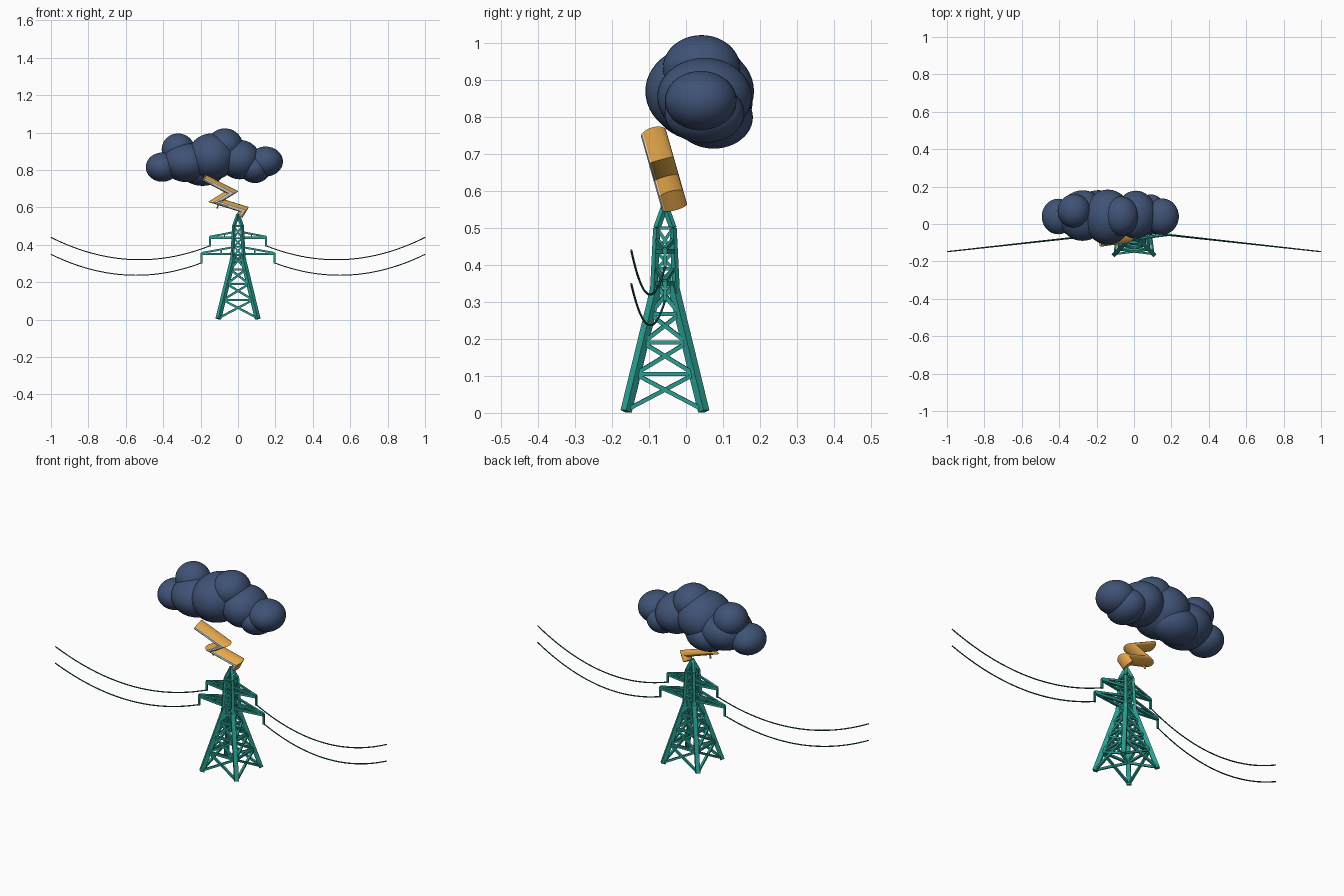
import bpy
import bmesh
import math
from mathutils import Vector

cube = bpy.data.objects.get("Cube")
if cube:
    bpy.data.objects.remove(cube, do_unlink=True)


def material(name, rgb):
    m = bpy.data.materials.new(name)
    m.use_nodes = True
    m.diffuse_color = (*rgb, 1)
    m.node_tree.nodes["Principled BSDF"].inputs["Base Color"].default_value = (*rgb, 1)
    return m


TEAL = material("teal steel", (0.023, 0.337, 0.28))
DARK = material("dark teal cable", (0.01, 0.12, 0.10))
NAVY = material("storm blue", (0.05, 0.085, 0.18))
GOLD = material("bolt gold", (0.78, 0.39, 0.07))
CREAM = material("bolt cream", (0.80, 0.75, 0.63))


def finish(bm, name, mat, smooth=False):
    bmesh.ops.recalc_face_normals(bm, faces=bm.faces)
    mesh = bpy.data.meshes.new(name)
    bm.to_mesh(mesh)
    bm.free()
    obj = bpy.data.objects.new(name, mesh)
    bpy.context.collection.objects.link(obj)
    mesh.materials.append(mat)
    if smooth:
        bpy.ops.object.select_all(action='DESELECT')
        obj.select_set(True)
        bpy.context.view_layer.objects.active = obj
        bpy.ops.object.shade_smooth_by_angle(angle=math.radians(40))
    return obj


def beam(bm, a, b, size):
    """Square bar from a to b."""
    a, b = Vector(a), Vector(b)
    d = b - a
    side = d.cross(Vector((0, 0, 1)))
    side = side.normalized() if side.length > 1e-5 else Vector((1, 0, 0))
    up = side.cross(d).normalized()
    h = size / 2
    rings = [[bm.verts.new(p + side * h * s + up * h * t)
              for s, t in ((-1, -1), (1, -1), (1, 1), (-1, 1))] for p in (a, b)]
    bm.faces.new(rings[0])
    bm.faces.new(rings[1][::-1])
    for i in range(4):
        j = (i + 1) % 4
        bm.faces.new((rings[0][i], rings[0][j], rings[1][j], rings[1][i]))


# ---- Lattice tower ----
YC = -0.057
CORNERS = ((-1, -1), (1, -1), (1, 1), (-1, 1))
WAIST, TOP, TIP = 0.345, 0.5, 0.56


def half(z):
    return 0.106 + (0.022 - 0.106) * min(z / WAIST, 1)


def corner(i, z):
    sx, sy = CORNERS[i % 4]
    return (sx * half(z), YC + sy * half(z), z)


def panels(bm, levels, size):
    """Crossed braces on four sides with a ring at the top of each level."""
    for lo, hi in zip(levels, levels[1:]):
        for i in range(4):
            beam(bm, corner(i, lo), corner(i + 1, hi), size)
            beam(bm, corner(i + 1, lo), corner(i, hi), size)
            beam(bm, corner(i, hi), corner(i + 1, hi), size)


bm = bmesh.new()
for i in range(4):
    beam(bm, corner(i, 0.004), corner(i, WAIST), 0.022)
finish(bm, "tower_legs", TEAL)

bm = bmesh.new()
panels(bm, (0.008, 0.105, 0.19, 0.268, WAIST), 0.011)
finish(bm, "tower_braces", TEAL)

bm = bmesh.new()
for i in range(4):
    beam(bm, corner(i, WAIST - 0.04), corner(i, TOP), 0.014)
    beam(bm, corner(i, TOP), (0, YC, TIP), 0.014)
panels(bm, (WAIST, 0.39, 0.435, TOP), 0.009)
finish(bm, "tower_column", TEAL)

# ---- Cross arms, hangers and cables ----
# reach, arm height, strut height, hanger end, sag centre, sag bottom, curvature
ARMS = {"lower": (0.195, 0.35, 0.388, 0.303, 0.545, 0.237, 0.54),
        "upper": (0.15, 0.437, 0.468, 0.394, 0.525, 0.32, 0.53)}
for level, (reach, z, strut, drop, mid, low, curve) in ARMS.items():
    for side, s in (("left", 1), ("right", -1)):
        bm = bmesh.new()
        end = Vector((s * reach, YC, z))
        for t in (-1, 1):
            root = Vector((s * 0.02, YC + t * 0.022, z))
            rise = Vector((s * 0.02, YC + t * 0.022, strut))
            beam(bm, root, end, 0.012)
            beam(bm, rise, end + Vector((0, 0, 0.006)), 0.010)
            beam(bm, root.lerp(end, 0.4), rise.lerp(end, 0.4), 0.007)
        beam(bm, end + Vector((0, 0, 0.006)), (s * reach, YC, drop - 0.003), 0.009)
        finish(bm, f"{level}_arm_{side}", TEAL)

        data = bpy.data.curves.new(f"{level}_cable_{side}", 'CURVE')
        data.dimensions = '3D'
        data.bevel_depth = 0.003
        data.bevel_resolution = 1
        data.use_fill_caps = True
        spline = data.splines.new('POLY')
        n = 32
        spline.points.add(n)
        for k in range(n + 1):
            f = k / n
            x = reach + (1 - reach) * f
            spline.points[k].co = (s * x, YC - 0.091 * f, low + curve * (x - mid) ** 2, 1)
        data.materials.append(DARK)
        bpy.context.collection.objects.link(bpy.data.objects.new(data.name, data))

# ---- Storm cloud: overlapping puffs (centre, radii) ----
PUFFS = [
    ((-0.405, 0.04, 0.815), (0.088, 0.095, 0.078)),
    ((-0.32, 0.07, 0.91), (0.088, 0.09, 0.085)),
    ((-0.275, 0.045, 0.84), (0.13, 0.135, 0.105)),
    ((-0.14, 0.037, 0.87), (0.13, 0.147, 0.125)),
    ((-0.19, 0.075, 0.80), (0.12, 0.106, 0.085)),
    ((-0.07, 0.042, 0.932), (0.095, 0.105, 0.09)),
    ((0.01, 0.05, 0.855), (0.11, 0.128, 0.105)),
    ((0.09, 0.05, 0.81), (0.085, 0.108, 0.08)),
    ((0.148, 0.04, 0.845), (0.092, 0.097, 0.08)),
]
for k, (centre, radii) in enumerate(PUFFS):
    bm = bmesh.new()
    bmesh.ops.create_uvsphere(bm, u_segments=40, v_segments=24, radius=1)
    bmesh.ops.scale(bm, vec=radii, verts=bm.verts)
    bmesh.ops.translate(bm, vec=centre, verts=bm.verts)
    finish(bm, f"cloud_puff_{k + 1}", NAVY, smooth=True)

# ---- Lightning bolt: mitred zigzag with an oval section, leaning forward ----
DEPTH = Vector((0, -1, -0.27)).normalized()


def bolt(name, path, width, depth, shift, mat, sides=24):
    pts = [Vector((x, -0.085 + 0.285 * (0.75 - z), z)) + DEPTH * shift for x, z in path]
    bm = bmesh.new()
    rings = []
    for i, p in enumerate(pts):
        a = (p - pts[i - 1]).normalized() if i else None
        b = (pts[i + 1] - p).normalized() if i + 1 < len(pts) else None
        a, b = a or b, b or a
        na, nb = DEPTH.cross(a), DEPTH.cross(b)
        m = (na + nb).normalized()
        m *= min(1 / max(m.dot(na), 0.1), 2.6)
        angles = [2 * math.pi * k / sides for k in range(sides)]
        rings.append([bm.verts.new(p + m * width * math.cos(t) + DEPTH * depth * math.sin(t))
                      for t in angles])
    bm.faces.new(rings[0])
    bm.faces.new(rings[-1][::-1])
    for r, q in zip(rings, rings[1:]):
        for k in range(sides):
            j = (k + 1) % sides
            bm.faces.new((r[k], r[j], q[j], q[k]))
    return finish(bm, name, mat, smooth=True)


ZIGZAG = [(-0.18, 0.757), (-0.035, 0.684), (-0.115, 0.635), (0.03, 0.59), (0.01, 0.557)]
bolt("bolt_body", ZIGZAG, 0.018, 0.034, 0, GOLD)
bolt("bolt_core", ZIGZAG, 0.011, 0.011, 0.025, CREAM, sides=8)
bolt("bolt_branch", [(-0.10, 0.635), (-0.112, 0.597)], 0.004, 0.006, 0.01, GOLD, sides=8)
